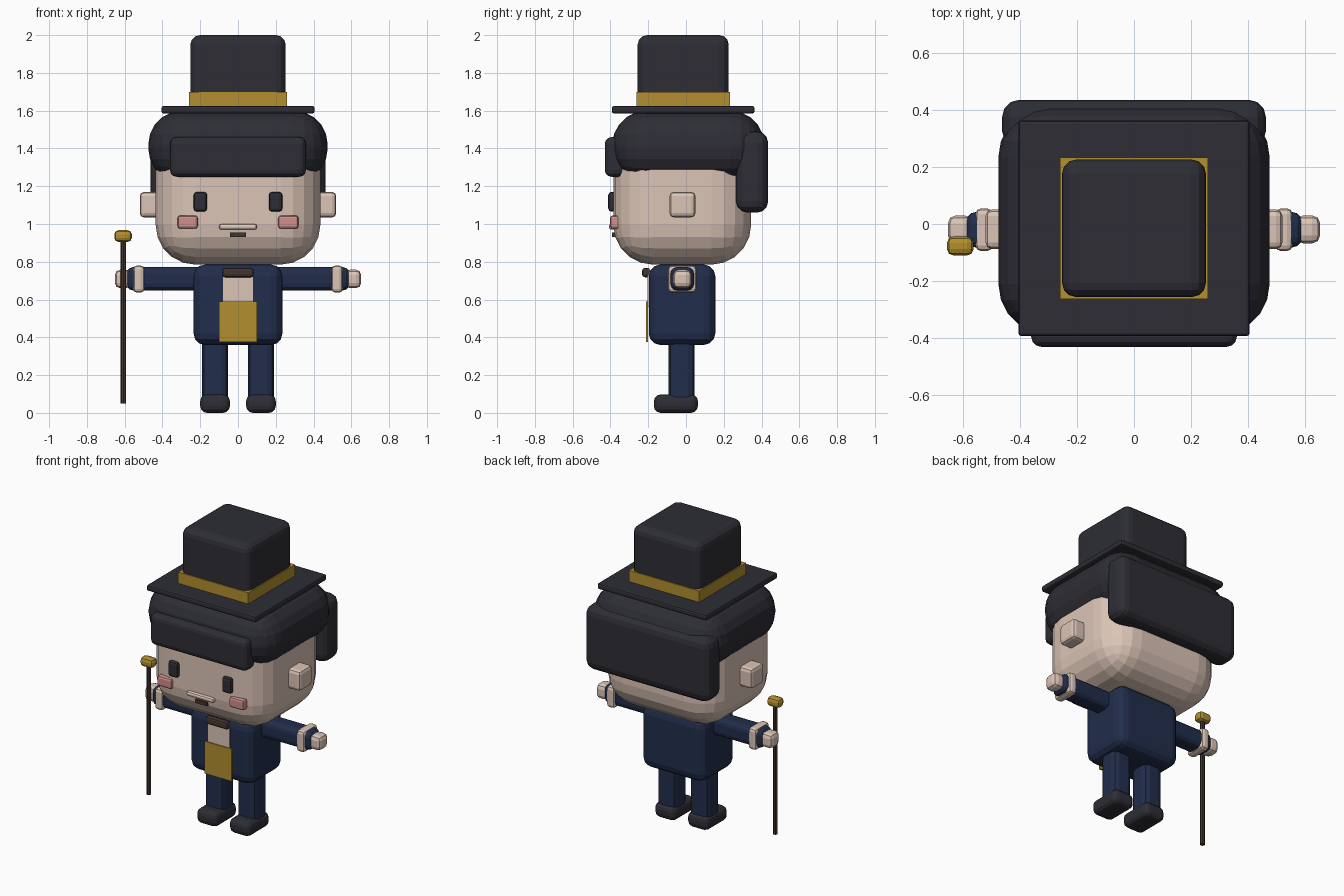
import bpy
import bmesh
from mathutils import Matrix, Vector

cube = bpy.data.objects.get("Cube")
if cube:
    bpy.data.objects.remove(cube, do_unlink=True)


def material(name, hex_code):
    """Flat material from an sRGB hex colour."""
    rgb = [int(hex_code[i:i + 2], 16) / 255 for i in (0, 2, 4)]
    linear = [c / 12.92 if c < 0.04 else ((c + 0.055) / 1.055) ** 2.4 for c in rgb]
    mat = bpy.data.materials.new(name)
    mat.use_nodes = True
    mat.diffuse_color = (*linear, 1)
    bsdf = mat.node_tree.nodes["Principled BSDF"]
    bsdf.inputs["Base Color"].default_value = (*linear, 1)
    bsdf.inputs["Roughness"].default_value = 0.8
    return mat


black = material("charcoal", "2D2D35")
navy = material("navy", "212D4B")
gold = material("gold", "B28E2E")
skin = material("skin", "DCC5B7")
pink = material("pink", "D08E8C")
brown = material("dark brown", "42352E")


def finish(name, bm, mat):
    mesh = bpy.data.meshes.new(name)
    bm.to_mesh(mesh)
    bm.free()
    mesh.materials.append(mat)
    obj = bpy.data.objects.new(name, mesh)
    bpy.context.collection.objects.link(obj)
    return obj


def box(name, mat, x, y, z, bevel=0, segments=3):
    """Rounded box from its (min, max) range on each axis."""
    low, high = (Vector(v) for v in zip(x, y, z))
    bm = bmesh.new()
    bmesh.ops.create_cube(bm, size=1)
    size = high - low
    for v in bm.verts:
        v.co = (low + high) / 2 + Vector(a * b for a, b in zip(v.co, size))
    if bevel:
        bmesh.ops.bevel(bm, geom=bm.edges[:], offset=bevel, offset_type='OFFSET',
                        segments=segments, profile=0.5, affect='EDGES')
    return finish(name, bm, mat)


def centred(name, mat, half, y, z, bevel=0, segments=3):
    return box(name, mat, (-half, half), y, z, bevel, segments)


def pair(name, mat, x, y, z, bevel=0, segments=3):
    """The same box on the left (+x) and the right (-x)."""
    box("left_" + name, mat, x, y, z, bevel, segments)
    box("right_" + name, mat, (-x[1], -x[0]), y, z, bevel, segments)


# Head and hair
centred("head", skin, 0.436, (-0.385, 0.345), (0.785, 1.52), 0.21, 5)
centred("hair_cap", black, 0.475, (-0.39, 0.415), (1.22, 1.60), 0.18, 5)
centred("fringe", black, 0.36, (-0.43, -0.32), (1.25, 1.46), 0.035)
centred("back_hair", black, 0.462, (0.265, 0.435), (1.06, 1.49), 0.06)
pair("ear", skin, (0.40, 0.52), (-0.087, 0.05), (1.035, 1.17), 0.022, 2)

# Face
pair("eye", black, (0.163, 0.235), (-0.412, -0.37), (1.065, 1.17), 0.018, 2)
pair("cheek", pink, (0.213, 0.32), (-0.402, -0.34), (0.975, 1.045), 0.014, 2)
centred("moustache", skin, 0.1, (-0.408, -0.36), (0.97, 1.0), 0.012, 2)
centred("mouth", brown, 0.043, (-0.392, -0.34), (0.932, 0.955))

# Top hat
centred("hat_brim", black, 0.405, (-0.393, 0.363), (1.585, 1.625), 0.012, 2)
centred("hat_crown", black, 0.252, (-0.256, 0.226), (1.61, 2.0), 0.05)
centred("hat_band", gold, 0.26, (-0.263, 0.233), (1.622, 1.70))

# Torso and clothing
centred("jacket", navy, 0.235, (-0.197, 0.155), (0.36, 0.785), 0.06)
centred("shirt_front", skin, 0.08, (-0.203, -0.194), (0.56, 0.76))
centred("waistcoat_panel", gold, 0.1, (-0.211, -0.202), (0.375, 0.59))
centred("bow_tie", brown, 0.083, (-0.232, -0.19), (0.718, 0.768), 0.014, 2)

# Arms and hands
pair("arm", navy, (0.18, 0.59), (-0.082, 0.042), (0.648, 0.772), 0.036)
pair("cuff", skin, (0.495, 0.555), (-0.095, 0.055), (0.637, 0.78), 0.02, 2)
pair("hand", skin, (0.565, 0.652), (-0.068, 0.03), (0.66, 0.758), 0.028, 2)

# Legs and shoes
pair("leg", navy, (0.052, 0.19), (-0.092, 0.046), (0.05, 0.42), 0.035, 2)
pair("shoe", black, (0.043, 0.2), (-0.17, 0.063), (0.0, 0.098), 0.036)

# Walking cane
bm = bmesh.new()
bmesh.ops.create_cone(bm, cap_ends=True, segments=8, radius1=0.015, radius2=0.015,
                      depth=0.87, matrix=Matrix.Translation((-0.607, -0.077, 0.485)))
finish("cane_shaft", bm, brown)
box("cane_knob", gold, (-0.655, -0.562), (-0.11, -0.044), (0.905, 0.967), 0.022, 2)
